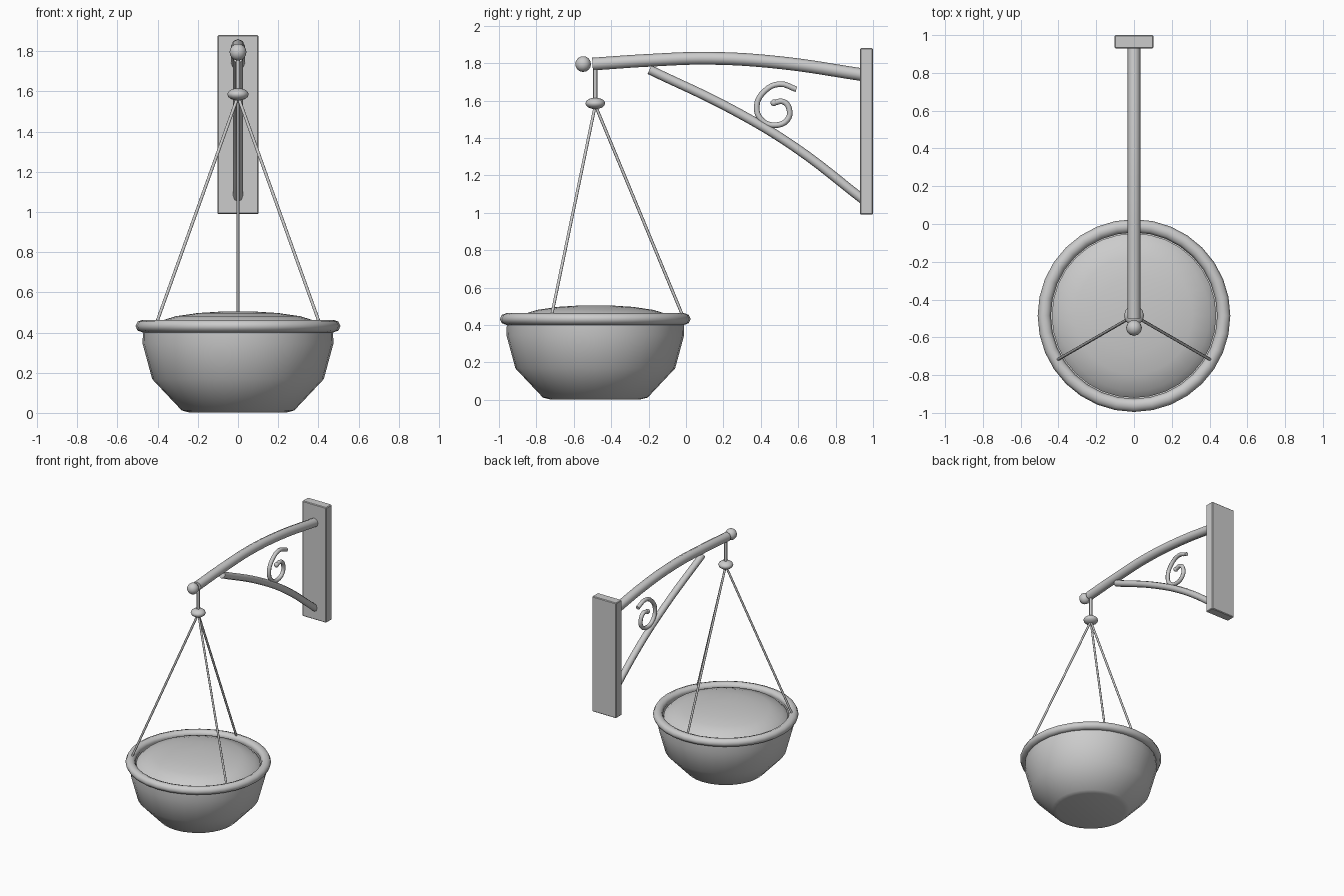
import bpy, math
from mathutils import Vector

if "Cube" in bpy.data.objects:
    bpy.data.objects.remove(bpy.data.objects["Cube"])

CY = -0.485  # basket axis


def finish(o, name, smooth=True):
    o.name = name
    bpy.ops.object.select_all(action='DESELECT')
    o.select_set(True)
    bpy.context.view_layer.objects.active = o
    if smooth:
        bpy.ops.object.shade_smooth_by_angle(angle=math.radians(50))
    return o


def tube(name, pts, r, res=6):
    cu = bpy.data.curves.new(name, 'CURVE')
    cu.dimensions = '3D'
    cu.bevel_depth, cu.bevel_resolution = r, 2
    cu.resolution_u, cu.use_fill_caps = res, True
    sp = cu.splines.new('BEZIER')
    sp.bezier_points.add(len(pts) - 1)
    for bp, p in zip(sp.bezier_points, pts):
        bp.co = p
        bp.handle_left_type = bp.handle_right_type = 'AUTO'
    o = bpy.data.objects.new(name, cu)
    bpy.context.collection.objects.link(o)
    bpy.ops.object.select_all(action='DESELECT')
    o.select_set(True)
    bpy.context.view_layer.objects.active = o
    bpy.ops.object.convert(target='MESH')
    return finish(bpy.context.object, name)


def rod(name, a, b, r):
    a, b = Vector(a), Vector(b)
    d = b - a
    bpy.ops.mesh.primitive_cylinder_add(vertices=8, radius=r, depth=d.length, location=(a + b) / 2,
                                        rotation=d.to_track_quat('Z', 'Y').to_euler())
    return finish(bpy.context.object, name)


def ball(name, loc, r, sz=1.0):
    bpy.ops.mesh.primitive_uv_sphere_add(segments=12, ring_count=8, radius=r, location=loc)
    o = bpy.context.object
    o.scale.z = sz
    return finish(o, name)


def lathe(name, prof, n=32):
    verts, faces = [], []
    for r, z in prof:
        for i in range(n):
            a = 2 * math.pi * i / n
            verts.append((r * math.cos(a), CY + r * math.sin(a), z))
    for j in range(len(prof) - 1):
        for i in range(n):
            k = (i + 1) % n
            faces.append((j * n + i, j * n + k, (j + 1) * n + k, (j + 1) * n + i))
    faces.append(tuple(reversed(range(n))))
    faces.append(tuple(range((len(prof) - 1) * n, len(prof) * n)))
    me = bpy.data.meshes.new(name)
    me.from_pydata(verts, [], faces)
    o = bpy.data.objects.new(name, me)
    bpy.context.collection.objects.link(o)
    return finish(o, name)


# Wall plate with a small bevel
bpy.ops.mesh.primitive_cube_add(size=1, location=(0, 0.965, 1.435))
plate = bpy.context.object
plate.scale = (0.205, 0.07, 0.89)
bpy.ops.object.transform_apply(location=False, rotation=False)
bev = plate.modifiers.new("bevel", 'BEVEL')
bev.width, bev.segments = 0.005, 1
finish(plate, "wall_plate", False)

# Arm, brace and scroll, drawn in the x = 0 plane
tube("arm", [(0, y, z) for y, z in
             [(-0.5, 1.795), (-0.2, 1.815), (0.13, 1.826), (0.5, 1.803), (0.95, 1.737)]], 0.034)
tube("brace", [(0, y, z) for y, z in
               [(-0.195, 1.765), (0.25, 1.55), (0.58, 1.352), (0.95, 1.068)]], 0.025)
tube("scroll", [(0, y, z) for y, z in
                [(0.59, 1.66), (0.5, 1.688), (0.42, 1.65), (0.378, 1.57), (0.405, 1.495), (0.475, 1.468),
                 (0.542, 1.497), (0.552, 1.555), (0.52, 1.594), (0.47, 1.588)]], 0.015, 4)
ball("scroll_tip", (0, 0.47, 1.588), 0.018)
ball("arm_finial", (0, -0.55, 1.795), 0.042)

# Hanger
rod("hanger_stem", (0, CY, 1.58), (0, CY, 1.79), 0.011)
ball("hanger_hub", (0, CY, 1.585), 0.053, 0.58)
for i in range(3):
    a = math.radians(90 + 120 * i)
    rod(f"hanger_rod_{i + 1}", (0, CY, 1.575),
        (0.463 * math.cos(a), CY + 0.463 * math.sin(a), 0.46), 0.008)

# Basket bowl with inner wall
lathe("basket_bowl", [(0.245, 0.003), (0.28, 0.012), (0.427, 0.168), (0.475, 0.345), (0.472, 0.43),
                      (0.445, 0.43), (0.445, 0.36)])

# Rolled rim
bpy.ops.mesh.primitive_torus_add(major_segments=32, minor_segments=8, major_radius=0.475,
                                 minor_radius=0.035, location=(0, CY, 0.432))
rim = bpy.context.object
rim.scale.z = 0.9
finish(rim, "basket_rim")

# Domed soil
lathe("soil", [(0.425, 0.37), (0.435, 0.42), (0.40, 0.453), (0.31, 0.481), (0.2, 0.497), (0.09, 0.504), (0.03, 0.505)])
